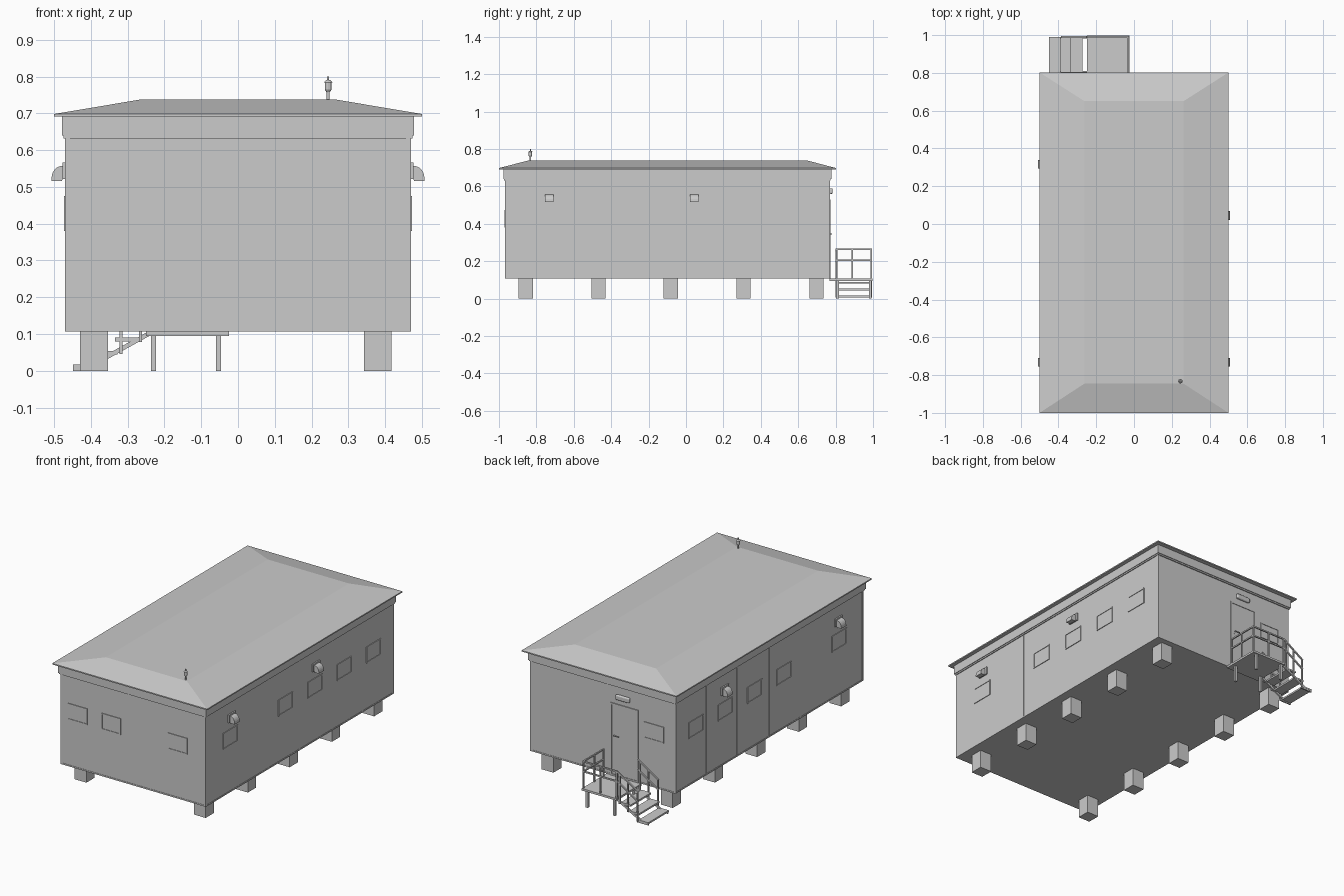
import bpy, bmesh, math
from mathutils import Vector, Matrix

if "Cube" in bpy.data.objects:
    bpy.data.objects.remove(bpy.data.objects["Cube"])

X, Y0, Y1 = 0.469, -0.967, 0.767      # wall planes
ZB, ZT = 0.107, 0.635                 # wall bottom and frieze bottom


def finish(name, bm):
    bmesh.ops.recalc_face_normals(bm, faces=bm.faces)
    me = bpy.data.meshes.new(name)
    bm.to_mesh(me)
    bm.free()
    ob = bpy.data.objects.new(name, me)
    bpy.context.collection.objects.link(ob)
    return ob


def add_box(bm, b):
    x0, x1, y0, y1, z0, z1 = b
    m = Matrix.Translation(((x0 + x1) / 2, (y0 + y1) / 2, (z0 + z1) / 2))
    m = m @ Matrix.Diagonal((abs(x1 - x0), abs(y1 - y0), abs(z1 - z0), 1))
    bmesh.ops.create_cube(bm, size=1, matrix=m)


def add_bar(bm, p, q, w=0.008, h=None):
    p, q = Vector(p), Vector(q)
    d = q - p
    m = Matrix.Translation((p + q) / 2) @ d.to_track_quat('X', 'Z').to_matrix().to_4x4()
    bmesh.ops.create_cube(bm, size=1, matrix=m @ Matrix.Diagonal((d.length, w, h or w, 1)))


def boxes(name, items):
    bm = bmesh.new()
    for b in items:
        add_box(bm, b)
    return finish(name, bm)


def bars(name, items, w=0.008, h=None):
    bm = bmesh.new()
    for p, q in items:
        add_bar(bm, p, q, w, h)
    return finish(name, bm)


def on_wall(side, u0, u1, z0, z1, d0, d1):
    """Box on a wall: u runs along the wall, d is the distance outwards."""
    if side == 'right':
        return (X + d0, X + d1, u0, u1, z0, z1)
    if side == 'left':
        return (-X - d1, -X - d0, u0, u1, z0, z1)
    if side == 'front':
        return (u0, u1, Y0 - d1, Y0 - d0, z0, z1)
    return (u0, u1, Y1 + d0, Y1 + d1, z0, z1)


def frame(side, u0, u1, z0, z1, t, d):
    return [on_wall(side, u0, u0 + t, z0, z1, -0.002, d),
            on_wall(side, u1 - t, u1, z0, z1, -0.002, d),
            on_wall(side, u0 + t, u1 - t, z0, z0 + t, -0.002, d),
            on_wall(side, u0 + t, u1 - t, z1 - t, z1, -0.002, d)]


# Walls, frieze and the dark band under it
boxes("walls", [(-X, X, Y0, Y1, ZB, 0.69)])
boxes("frieze", [(-0.478, 0.478, Y0 - 0.01, Y1 + 0.01, 0.64, 0.692)])
boxes("frieze_band", [(-0.474, 0.474, Y0 - 0.006, Y1 + 0.006, 0.632, 0.64)])

# Hipped roof on a thin eave
bm = bmesh.new()
rings = []
for x, y0, y1, z in [(0.5, -1, 0.802, 0.691), (0.5, -1, 0.802, 0.698), (0.262, -0.845, 0.65, 0.738)]:
    rings.append([bm.verts.new(v) for v in [(-x, y0, z), (x, y0, z), (x, y1, z), (-x, y1, z)]])
for a, b in zip(rings, rings[1:]):
    for i in range(4):
        j = (i + 1) % 4
        bm.faces.new((a[i], a[j], b[j], b[i]))
bm.faces.new(rings[0][::-1])
bm.faces.new(rings[-1])
finish("roof", bm)

# Panel seams, corner trims and base trim
trim = []
for side in ('left', 'right'):
    for y in (-0.39, -0.10, 0.20, 0.48):
        trim.append(on_wall(side, y - 0.003, y + 0.003, ZB, ZT, -0.001, 0.0015))
    for y in (Y0, Y1 - 0.012):
        trim.append(on_wall(side, y, y + 0.012, ZB, ZT, -0.001, 0.002))
    trim.append(on_wall(side, Y0, Y1, ZB, ZB + 0.008, -0.001, 0.002))
for side in ('front', 'back'):
    trim.append(on_wall(side, -0.033, -0.027, ZB, ZT, -0.001, 0.0015))
    for x in (-X, X - 0.012):
        trim.append(on_wall(side, x, x + 0.012, ZB, ZT, -0.001, 0.002))
    trim.append(on_wall(side, -X, X, ZB, ZB + 0.008, -0.001, 0.002))
boxes("wall_trim", trim)

# Windows: frame and pane
wins = [('front', a, b) for a, b in ((-0.422, -0.297), (-0.205, -0.08), (0.227, 0.35))]
wins.append(('back', -0.395, -0.268))
for side in ('left', 'right'):
    wins += [(side, y - 0.067, y + 0.067) for y in (-0.742, -0.232, 0.038, 0.309, 0.58)]
for side, a, b in wins:
    boxes(side + "_window_frame", frame(side, a, b, 0.38, 0.475, 0.006, 0.004))
    boxes(side + "_window_pane", [on_wall(side, a + 0.005, b - 0.005, 0.385, 0.47, -0.002, 0.001)])

# Door with frame, handle and lamp above
boxes("door_frame", frame('back', -0.23, -0.05, ZB, 0.53, 0.009, 0.005))
boxes("door_leaf", [on_wall('back', -0.222, -0.058, ZB + 0.008, 0.522, -0.002, 0.002)])
boxes("door_handle", [on_wall('back', -0.083, -0.075, 0.33, 0.355, 0.001, 0.004),
                      on_wall('back', -0.082, -0.076, 0.342, 0.347, 0.003, 0.013),
                      on_wall('back', -0.11, -0.076, 0.342, 0.347, 0.01, 0.014)])
lamp = boxes("door_lamp", [on_wall('back', -0.18, -0.09, 0.56, 0.59, 0, 0.017)])
bev = lamp.modifiers.new("round", 'BEVEL')
bev.width, bev.segments = 0.007, 3

# Foundation piers
for sx in (-0.391, 0.38):
    for y in (-0.857, -0.468, -0.082, 0.308, 0.697):
        boxes("pier", [(sx - 0.038, sx + 0.038, y - 0.038, y + 0.038, 0, ZB)])

# Vent elbows turned down, on a wall plate
arc = [(math.sin(math.radians(a)), math.cos(math.radians(a))) for a in range(0, 91, 15)]
for side, ys in (('right', (-0.732, 0.045)), ('left', (-0.732, 0.317))):
    s = 1 if side == 'right' else -1
    for y in ys:
        boxes("vent_plate", [on_wall(side, y - 0.033, y + 0.033, 0.521, 0.566, -0.001, 0.008)])
        prof = [(0.476, 0.557)] + [(0.478 + 0.029 * u, 0.523 + 0.034 * v) for u, v in arc]
        prof += [(0.507, 0.516), (0.479, 0.516), (0.476, 0.523)]
        bm = bmesh.new()
        f = bm.faces.new([bm.verts.new((s * x, y - 0.023, z)) for x, z in prof])
        r = bmesh.ops.extrude_face_region(bm, geom=[f])
        bmesh.ops.translate(bm, vec=(0, 0.046, 0),
                            verts=[v for v in r['geom'] if isinstance(v, bmesh.types.BMVert)])
        finish("vent_elbow", bm)

# Roof mast: stacked turned sections
bm = bmesh.new()
for r1, r2, z0, z1 in [(0.004, 0.004, 0.73, 0.76), (0.005, 0.009, 0.758, 0.764), (0.009, 0.009, 0.764, 0.784),
                       (0.012, 0.006, 0.784, 0.79), (0.003, 0.003, 0.79, 0.8)]:
    bmesh.ops.create_cone(bm, cap_ends=True, segments=12, radius1=r1, radius2=r2, depth=z1 - z0,
                          matrix=Matrix.Translation((0.245, -0.832, (z0 + z1) / 2)))
finish("roof_mast", bm)

# Entrance landing with legs
boxes("landing", [(-0.25, -0.025, Y1, 0.998, 0.095, 0.107)])
boxes("landing_legs", [(x - 0.007, x + 0.007, y - 0.007, y + 0.007, 0, 0.096)
                       for x in (-0.23, -0.053) for y in (0.81, 0.985)])

# Stair treads and stringers
boxes("stair_treads", [(x, x + 0.062, 0.80, 0.99, z - 0.005, z + 0.005)
                       for x, z in ((-0.449, 0.012), (-0.39, 0.049), (-0.335, 0.085))])
YS = (0.807, 0.985)
bars("stair_stringers", [((-0.41, y, 0.008), (-0.24, y, 0.102)) for y in YS], 0.008, 0.012)
boxes("stair_feet", [(-0.449, -0.375, y - 0.004, y + 0.004, 0, 0.008) for y in YS])

# Railings: landing side and outer edge, plus both sides of the stairs
rail = []
for z in (0.205, 0.263):
    rail += [((-0.03, 0.80, z), (-0.03, 0.994, z)), ((-0.03, 0.99, z), (-0.25, 0.99, z))]
for x, y in [(-0.03, 0.805), (-0.03, 0.89), (-0.03, 0.99), (-0.14, 0.99), (-0.246, 0.99)]:
    rail.append(((x, y, 0.10), (x, y, 0.265)))
for y in (0.802, 0.99):
    for z in (0.205, 0.263):
        rail.append(((-0.25, y, z), (-0.385, y, z - 0.085)))
    for x in (-0.265, -0.318, -0.38):
        drop = (-0.25 - x) * 0.63
        rail.append(((x, y, 0.088 - drop), (x, y, 0.265 - drop)))
bars("railings", rail)
